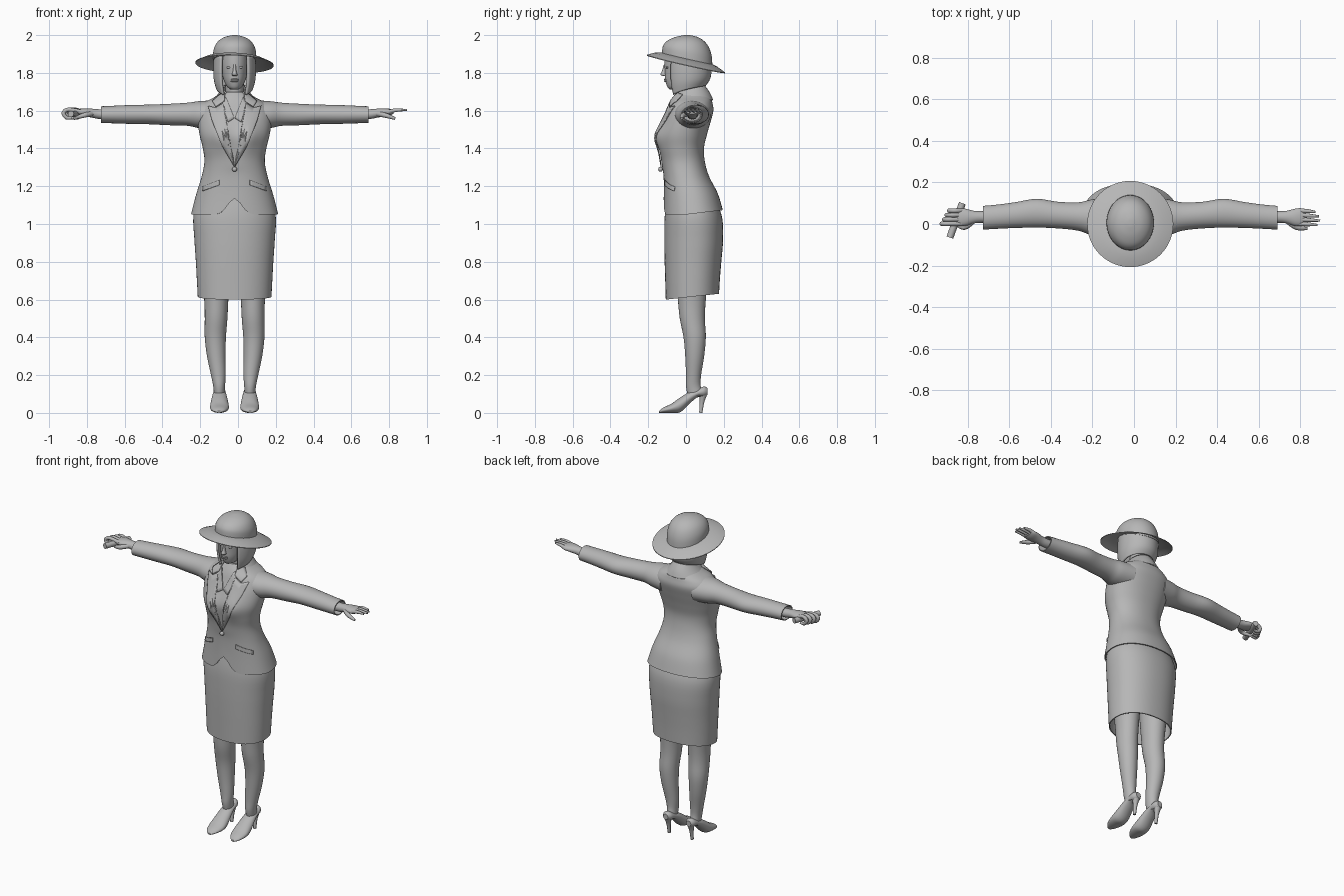
import bpy, bmesh, math
from mathutils import Vector
from mathutils.bvhtree import BVHTree

CX = -0.018  # the body's middle line
grey = bpy.data.materials.new("plain grey")
grey.diffuse_color = (0.47, 0.47, 0.47, 1)


def add(name, bm, thick=0):
    bmesh.ops.recalc_face_normals(bm, faces=bm.faces)
    me = bpy.data.meshes.new(name)
    bm.to_mesh(me)
    me.materials.append(grey)
    ob = bpy.data.objects.new(name, me)
    bpy.context.collection.objects.link(ob)
    ob.location.x = CX
    if thick:
        m = ob.modifiers.new("thickness", 'SOLIDIFY')
        m.thickness, m.offset = thick, 0
    return ob


def spline(keys, steps):
    out = []
    for i in range(len(keys) - 1):
        a, b, c, d = (keys[max(0, min(len(keys) - 1, j))] for j in (i - 1, i, i + 1, i + 2))
        for s in range(steps):
            t = s / steps
            out.append([0.5 * (2 * q + (r - p) * t + (2 * p - 5 * q + 4 * r - w) * t * t
                               + (3 * q - p - 3 * r + w) * t ** 3) for p, q, r, w in zip(a, b, c, d)])
    return out + [list(keys[-1])]


def loft(name, axis, keys, tail=(), head=(), side=1, n=36, steps=4, power=2.0, fn=None):
    """Rings are (position, centre, half width, low, high) along an axis."""
    bm = bmesh.new()
    rings = []
    for t, c, r, lo, hi in list(head) + spline(keys, steps) + list(tail):
        ring = []
        for i in range(n):
            u, v = math.cos(math.tau * i / n), math.sin(math.tau * i / n)
            u, v = (math.copysign(abs(w) ** (2 / power), w) for w in (u, v))
            a, b = c + r * u, (lo + hi) / 2 + (hi - lo) / 2 * v
            p = Vector({'x': (t, a, b), 'y': (a, t, b), 'z': (a, b, t)}[axis])
            if fn:
                p = Vector(fn(*p))
            p.x *= side
            ring.append(bm.verts.new(p))
        rings.append(ring)
    for p, q in zip(rings, rings[1:]):
        for i in range(n):
            bm.faces.new((p[i], p[(i + 1) % n], q[(i + 1) % n], q[i]))
    bm.faces.new(rings[0])
    bm.faces.new(rings[-1])
    return add(name, bm)


def sheet(name, rows, amax, thick=0.006, n=40):
    """Open wrap around the back: rows are (z, half width, front, back, front drop)."""
    bm = bmesh.new()
    grid = []
    for z, r, y0, y1, drop in spline(rows, 4):
        angs = [amax * (2 * i / n - 1) for i in range(n + 1)]
        grid.append([bm.verts.new((r * math.sin(a), (y0 + y1) / 2 + (y1 - y0) / 2 * math.cos(a),
                                   z - drop * (a / amax) ** 2)) for a in angs])
    for p, q in zip(grid, grid[1:]):
        for i in range(n):
            bm.faces.new((p[i], p[i + 1], q[i + 1], q[i]))
    return add(name, bm, thick)


def tube(name, pts, radii, side=1):
    cu = bpy.data.curves.new(name, 'CURVE')
    cu.dimensions, cu.bevel_depth, cu.bevel_resolution, cu.use_fill_caps = '3D', 1, 3, True
    sp = cu.splines.new('POLY')
    data = spline([tuple(p) + (r,) for p, r in zip(pts, radii)], 4)
    sp.points.add(len(data) - 1)
    for q, (x, y, z, r) in zip(sp.points, data):
        q.co, q.radius = (x * side, y, z, 1), r
    tmp = bpy.data.objects.new("tmp", cu)
    bpy.context.collection.objects.link(tmp)
    bm = bmesh.new()
    bm.from_mesh(tmp.evaluated_get(bpy.context.evaluated_depsgraph_get()).to_mesh())
    bpy.data.objects.remove(tmp)
    return add(name, bm)


def ball(name, loc, size):
    bm = bmesh.new()
    bmesh.ops.create_uvsphere(bm, u_segments=20, v_segments=12, radius=1)
    for v in bm.verts:
        v.co = Vector(loc) + Vector(a * b for a, b in zip(v.co, size))
    return add(name, bm)


# Jacket body with bust, raised back hem and front cutaway
def shape_jacket(x, y, z):
    if y < 0:
        y -= 0.022 * math.exp(-((abs(x) - 0.075) / 0.05) ** 2 - ((z - 1.46) / 0.07) ** 2)
    low = max(0, min(1, (1.3 - z) / 0.25))
    z += low * (0.085 * math.exp(-(x / 0.05) ** 2) if y < 0 else 0.12 * y)
    return x, y, z


jacket = loft("jacket", 'z', [
    (1.05, 0, .23, -.118, .195), (1.15, 0, .205, -.117, .168), (1.25, 0, .175, -.12, .122),
    (1.33, 0, .16, -.13, .10), (1.40, 0, .168, -.14, .095), (1.47, 0, .185, -.145, .11),
    (1.54, 0, .195, -.125, .13), (1.60, 0, .195, -.10, .145), (1.64, 0, .165, -.085, .14),
    (1.67, 0, .11, -.07, .13), (1.70, 0, .065, -.05, .105)],
    head=[(1.14, 0, .19, -.10, .15), (1.05, 0, .224, -.112, .189)], n=64, steps=6, power=2.2, fn=shape_jacket)

# Skirt, hollow at the hem
loft("skirt", 'z', [
    (.60, 0, .195, -.107, .175), (.70, 0, .20, -.11, .18), (.80, 0, .205, -.113, .187),
    (.92, 0, .213, -.115, .196), (1.05, 0, .217, -.112, .188), (1.18, 0, .175, -.09, .13)],
    head=[(.95, 0, .19, -.10, .17), (.60, 0, .189, -.101, .169)], n=56, power=2.2,
    fn=lambda x, y, z: (x, y, z + max(0, .8 - z) / .2 * .11 * (y + .105)))

# Plates draped on the jacket front
tree = BVHTree.FromObject(jacket, bpy.context.evaluated_depsgraph_get())


def plate(name, outline, lift, side):
    bm = bmesh.new()
    bm.faces.new([bm.verts.new((x * side, 0, z)) for x, z in outline])
    bmesh.ops.triangulate(bm, faces=bm.faces)
    bmesh.ops.subdivide_edges(bm, edges=bm.edges, cuts=5, use_grid_fill=True)
    for v in bm.verts:
        hit = tree.ray_cast(Vector((v.co.x, -1, v.co.z)), Vector((0, 1, 0)))[0]
        if hit is None:
            hit = tree.find_nearest(Vector((v.co.x, -.04, v.co.z)))[0]
        v.co = hit + Vector((0, -lift, 0))
    add(name, bm, 0.006)


for s, tag in ((1, "left"), (-1, "right")):
    plate(tag + "_lapel", [(0, 1.30), (.035, 1.42), (.045, 1.55), (.06, 1.64), (.10, 1.615),
                           (.14, 1.625), (.12, 1.55), (.07, 1.42)], .006, s)
    plate(tag + "_collar_leaf", [(.055, 1.65), (.10, 1.62), (.118, 1.65), (.08, 1.685), (.05, 1.695)], .008, s)
    plate(tag + "_shirt_collar", [(.002, 1.56), (.045, 1.67), (.066, 1.645), (.035, 1.54)], .004, s)
    plate(tag + "_pocket_flap", [(.08, 1.232), (.168, 1.197), (.168, 1.175), (.08, 1.207)], .003, s)

    # Sleeves with hollow cuffs
    loft(tag + "_sleeve", 'x', [
        (.11, .03, .10, 1.50, 1.655), (.19, .032, .085, 1.508, 1.65), (.25, .036, .068, 1.52, 1.642),
        (.35, .043, .064, 1.523, 1.636), (.45, .052, .069, 1.528, 1.632), (.55, .043, .062, 1.53, 1.63),
        (.64, .035, .058, 1.533, 1.626), (.708, .03, .057, 1.535, 1.623)],
        tail=[(.708, .03, .052, 1.54, 1.618), (.66, .03, .045, 1.545, 1.61)], side=s)

    # Palms and wrists
    loft(tag + "_palm", 'x', [
        (.65, .034, .03, 1.553, 1.607), (.71, .034, .028, 1.555, 1.607), (.75, .033, .03, 1.562, 1.61),
        (.79, .032, .041, 1.57, 1.612), (.82, .033, .043, 1.575, 1.61), (.84, .034, .036, 1.583, 1.605)],
        side=s, n=24)

    # Fingers: open on one hand, wrapped round the stick on the other
    for i, tip in enumerate((.90, .913, .908, .89)):
        y = .001 + .021 * i
        if s > 0:
            pts = [(.81, y, 1.592), (.85, y - .002, 1.602), (tip, y - .006, 1.604)]
            tube("open_finger", pts, (.011, .010, .005), s)
        else:
            d = -.012 * (i - 1.5)
            pts = [(.81, y, 1.594), (.862 + d, y, 1.606), (.888 + d, y, 1.588),
                   (.872 + d, y, 1.563), (.845 + d, y, 1.562)]
            tube("gripping_finger", pts, (.011, .011, .011, .010, .008), s)
    tip = (.85, -.022, 1.558) if s > 0 else (.85, .01, 1.558)
    tube(tag + "_thumb", [(.75, .02, 1.585), (.80, -.016, 1.575), tip], (.014, .013, .007), s)

    # Legs
    loft(tag + "_leg", 'z', [
        (.80, .10, .08, -.06, .125), (.60, .097, .064, -.043, .105), (.50, .098, .06, -.033, .10),
        (.40, .102, .056, -.013, .105), (.30, .097, .049, -.004, .096), (.20, .086, .039, 0, .08),
        (.14, .082, .031, 0, .078), (.09, .081, .028, .01, .095)], side=s, n=28)

    # Pointed court shoes with slim heels
    loft(tag + "_shoe", 'y', [
        (-.142, .083, .012, 0, .010), (-.12, .082, .034, 0, .028), (-.075, .08, .049, 0, .05),
        (-.03, .08, .048, .004, .082), (.02, .08, .04, .05, .112), (.06, .08, .034, .082, .125),
        (.095, .08, .03, .085, .14), (.115, .08, .016, .095, .13)], side=s, n=28)
    tube(tag + "_heel", [(.08, .092, .105), (.08, .085, .06), (.08, .078, 0)], (.024, .013, .009), s)

    # Eyes
    ball(tag + "_eye", (s * .029, -.098, 1.829), (.014, .009, .007))

ball("jacket_button", (0, -.135, 1.29), (.013, .012, .013))
tube("held_stick", [(.867, -.065, 1.583), (.837, .018, 1.583), (.807, .1, 1.583)], (.017, .017, .017), -1)

# Head, neck and face
loft("neck", 'z', [(1.58, 0, .06, -.06, .08), (1.66, 0, .048, -.042, .08), (1.78, 0, .05, -.045, .085)])
loft("head", 'z', [
    (1.712, 0, .018, -.085, -.03), (1.725, 0, .038, -.098, .0), (1.76, 0, .057, -.11, .06),
    (1.80, 0, .067, -.112, .085), (1.85, 0, .072, -.114, .095), (1.91, 0, .07, -.11, .095)])
loft("nose", 'z', [(1.783, 0, .009, -.118, -.10), (1.79, 0, .015, -.135, -.10),
                   (1.81, 0, .009, -.127, -.10), (1.845, 0, .006, -.117, -.10)], n=16)
for z, h in ((1.765, .005), (1.757, .006)):
    ball("lip", (0, -.108, z), (.021, .009, h))

# Bobbed hair and jacket collar
sheet("hair", [(1.735, .09, -.085, .10, .05), (1.77, .103, -.10, .122, .03),
               (1.82, .107, -.105, .13, .01), (1.89, .104, -.10, .128, 0)], 2.45, .012)
sheet("collar", [(1.655, .112, -.07, .14, .0), (1.69, .085, -.065, .125, .01),
                 (1.73, .062, -.055, .098, .035)], 2.45, .008)

# Hat: tilted crown and drooping brim
loft("hat_crown", 'z', [
    (1.87, 0, .114, -.127, .14), (1.92, 0, .112, -.122, .135), (1.96, 0, .094, -.10, .113),
    (1.986, 0, .062, -.062, .075), (1.998, 0, .022, -.02, .033), (2.0, 0, .002, .004, .008)],
    n=48, fn=lambda x, y, z: (x, y, z - .28 * y * min(1, max(0, (2 - z) / .12))))
loft("hat_brim", 'z', [(1.877, 0, .10, -.11, .12), (1.866, 0, .16, -.165, .165), (1.845, 0, .207, -.207, .207)],
     tail=[(1.849, 0, .207, -.207, .207), (1.870, 0, .16, -.165, .165), (1.882, 0, .10, -.11, .12)],
     n=56, fn=lambda x, y, z: (x, y, z - .225 * y - .036 * x))

# Smooth shading with crisp edges
bpy.ops.object.select_all(action='SELECT')
bpy.context.view_layer.objects.active = jacket
bpy.ops.object.shade_smooth_by_angle(angle=math.radians(42))
